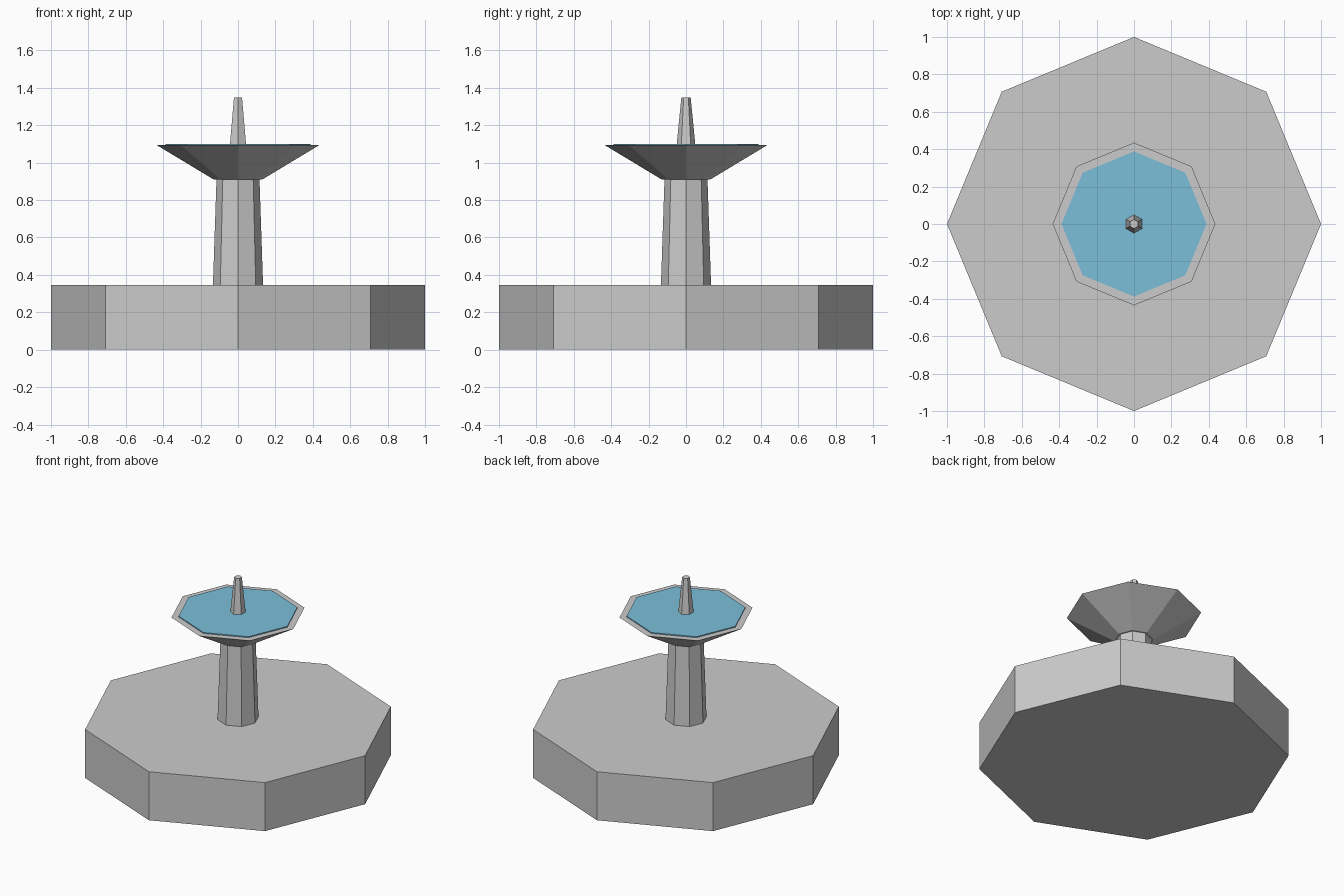
import bpy

if "Cube" in bpy.data.objects:
    bpy.data.objects.remove(bpy.data.objects["Cube"])


def tapered_prism(name, sides, r_bottom, r_top, z_bottom, z_top):
    """Flat-faced prism with a corner on the +y axis."""
    bpy.ops.mesh.primitive_cone_add(
        vertices=sides, radius1=r_bottom, radius2=r_top,
        depth=z_top - z_bottom, location=(0, 0, (z_bottom + z_top) / 2))
    obj = bpy.context.object
    obj.name = name
    return obj


# Stone parts, from the ground up
tapered_prism("base", 8, 1.0, 1.0, 0.0, 0.345)
tapered_prism("column", 8, 0.134, 0.115, 0.345, 0.91)
tapered_prism("bowl", 8, 0.13, 0.435, 0.91, 1.094)
tapered_prism("spout", 6, 0.05, 0.025, 1.095, 1.347)

# Thin sheet of water standing just proud of the bowl rim
water = tapered_prism("water", 8, 0.388, 0.388, 1.085, 1.101)
blue = bpy.data.materials.new("water_blue")
blue.diffuse_color = (0.2, 0.52, 0.7, 1)
blue.use_nodes = True
blue.node_tree.nodes["Principled BSDF"].inputs["Base Color"].default_value = blue.diffuse_color
water.data.materials.append(blue)
